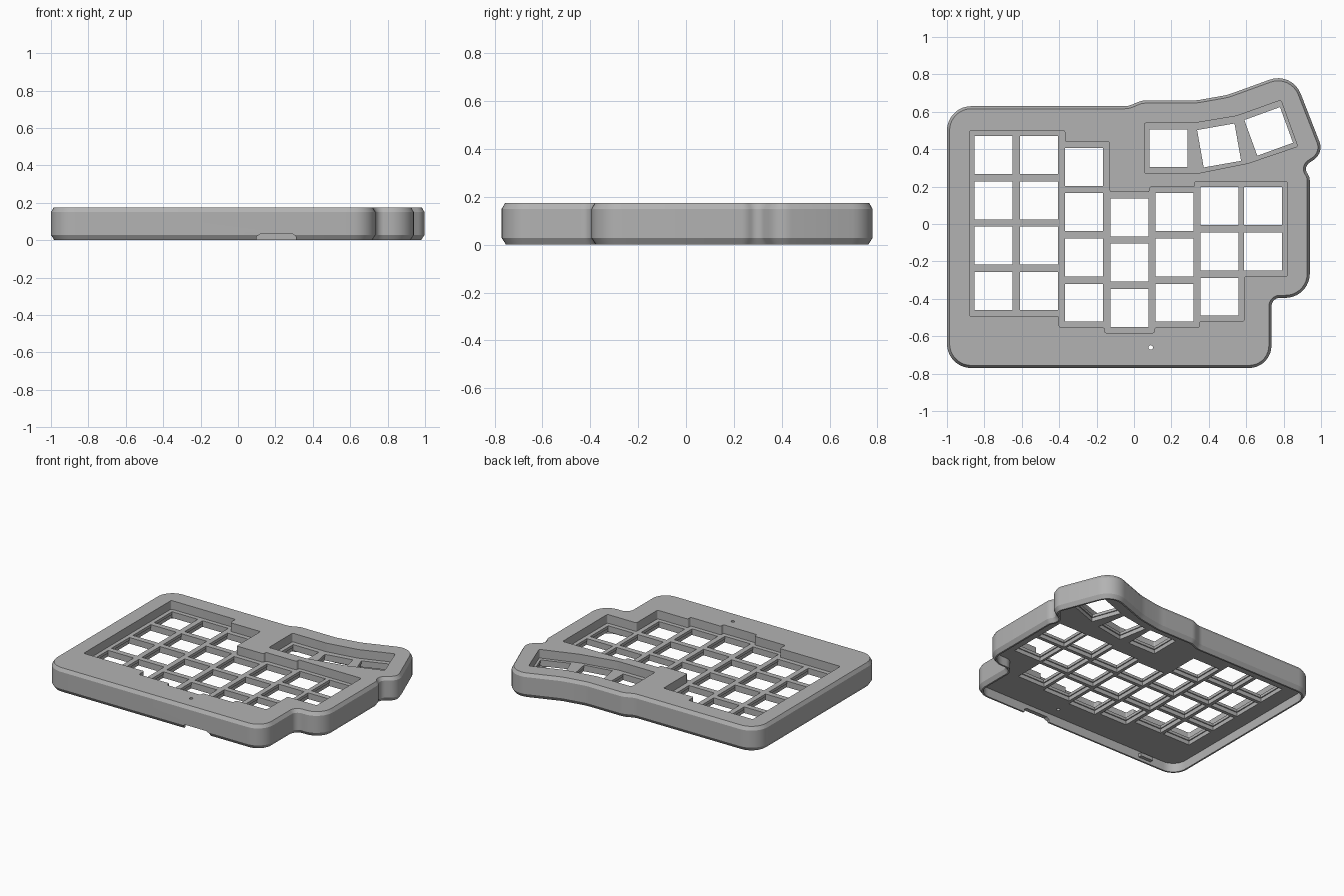
import bpy, bmesh, math
from mathutils import Vector, Matrix

cube = bpy.data.objects.get("Cube")
if cube:
    bpy.data.objects.remove(cube, do_unlink=True)

HEIGHT, FLOOR, UNDERSIDE = 0.174, 0.112, 0.064
WALL, HOLE, PITCH = 0.03, 0.203, 0.242

grey = bpy.data.materials.new("case grey")
grey.use_nodes = True
grey.diffuse_color = (0.45, 0.45, 0.45, 1)
grey.node_tree.nodes["Principled BSDF"].inputs["Base Color"].default_value = (0.45, 0.45, 0.45, 1)


def rounded(corners, steps=8):
    """Round each (x, y, radius) corner of a clockwise outline."""
    out = []
    for i, (x, y, r) in enumerate(corners):
        p = Vector((x, y))
        a = (Vector(corners[i - 1][:2]) - p).normalized()
        b = (Vector(corners[(i + 1) % len(corners)][:2]) - p).normalized()
        half = a.angle(b) / 2
        centre = p + (a + b).normalized() * (r / math.sin(half))
        start = p + a * (r / math.tan(half)) - centre
        end = p + b * (r / math.tan(half)) - centre
        turn = start.angle_signed(end)
        n = max(2, math.ceil(steps * abs(turn) / (math.pi / 2)))
        for k in range(n + 1):
            out.append(centre + Matrix.Rotation(-turn * k / n, 2) @ start)
    return out


def inset(points, d):
    """Move a clockwise outline inward by d."""
    out = []
    for i, p in enumerate(points):
        a = (p - points[i - 1]).normalized()
        b = (points[(i + 1) % len(points)] - p).normalized()
        na, nb = Vector((a.y, -a.x)), Vector((b.y, -b.x))
        m = (na + nb).normalized()
        out.append(p + m * (d / max(m.dot(na), 0.3)))
    return out


def loft(bm, rings):
    """Closed solid through (outline, z) rings."""
    loops = [[bm.verts.new((p.x, p.y, z)) for p in pts] for pts, z in rings]
    bm.faces.new(loops[0])
    bm.faces.new(loops[-1])
    for low, high in zip(loops, loops[1:]):
        for i in range(len(low)):
            bm.faces.new((low[i - 1], low[i], high[i], high[i - 1]))


def make(name, bm):
    bmesh.ops.recalc_face_normals(bm, faces=bm.faces)
    mesh = bpy.data.meshes.new(name)
    bm.to_mesh(mesh)
    bm.free()
    mesh.materials.append(grey)
    ob = bpy.data.objects.new(name, mesh)
    bpy.context.collection.objects.link(ob)
    return ob


def cutter(name, solids):
    """Add a boolean cut made of several separate solids."""
    bm = bmesh.new()
    for rings in solids:
        loft(bm, rings)
    ob = make(name, bm)
    ob.hide_render = True
    mod = case.modifiers.new(name, 'BOOLEAN')
    mod.operation, mod.solver, mod.object = 'DIFFERENCE', 'EXACT', ob
    return ob


def square(x, y, angle, size):
    rot = Matrix.Rotation(math.radians(angle), 2)
    h = size / 2
    return [Vector((x, y)) + rot @ Vector(c) for c in ((-h, -h), (-h, h), (h, h), (h, -h))]


# Outer case with chamfered top and bottom edges
outline = rounded([
    (-1, .63, .13), (-.03, .63, .1), (.04, .66, .1), (.33, .66, .25), (.5, .69, .25),
    (.845, .815, .13), (1.015, .38, .08), (.905, .305, .04), (.94, .25, .06),
    (.94, -.395, .13), (.735, -.395, .045), (.735, -.77, .12), (-1, -.77, .13)])
bm = bmesh.new()
loft(bm, [(inset(outline, .018), 0), (outline, .028),
          (outline, HEIGHT - .024), (inset(outline, .014), HEIGHT)])
case = make("keyboard_case", bm)

# Hollow underside
cavity = inset(outline, WALL)
cutters = [cutter("underside_cavity", [[(cavity, -.1), (cavity, UNDERSIDE)]])]

# Recessed key wells
main_well = [
    (-.88, .5), (-.37, .5), (-.37, .44), (-.13, .44), (-.13, .17), (.083, .17),
    (.083, .198), (.325, .198), (.325, .227), (.82, .227), (.82, -.28), (.59, -.28),
    (.59, -.52), (.35, -.52), (.35, -.553), (.11, -.553), (.11, -.582), (-.157, -.582),
    (-.157, -.553), (-.4, -.553), (-.4, -.493), (-.88, -.493)]
thumb_well = [
    (.055, .54), (.325, .54), (.55, .578), (.785, .662), (.875, .415),
    (.61, .325), (.345, .272), (.055, .272)]
wells = [rounded([(x, y, .01) for x, y in w], 3) for w in (main_well, thumb_well)]
cutters.append(cutter("key_wells", [[(w, FLOOR), (w, .3)] for w in wells]))

# Key holes: (column x, top key y, key count), then the angled thumb keys
columns = [(-.75, .368, 4), (-.508, .368, 4), (-.267, .305, 4), (-.025, .035, 3),
           (.216, .063, 3), (.456, .095, 3), (.69, .095, 2)]
keys = [(x, y - PITCH * i, 0) for x, y, n in columns for i in range(n)]
keys += [(.185, .405, 0), (.455, .42, 10), (.72, .495, 20)]
cutters.append(cutter("key_holes", [
    [(square(*k, HOLE), -.1), (square(*k, HOLE), .3)] for k in keys]))
cutters.append(cutter("clip_pockets", [
    [(square(*k, HOLE + .014), -.1), (square(*k, HOLE + .014), FLOOR - .02)] for k in keys]))

# Reset pin hole and the cable notch in the front wall
pin = [Vector((.09 + .012 * math.cos(-a * math.pi / 8), -.66 + .012 * math.sin(-a * math.pi / 8)))
       for a in range(16)]
cutters.append(cutter("pin_hole", [[(pin, -.1), (pin, .3)]]))


def notch(half):
    return [Vector(c) for c in ((.205 - half, -.9), (.205 - half, -.7),
                                (.205 + half, -.7), (.205 + half, -.9))]


cutters.append(cutter("cable_notch", [
    [(notch(.105), -.05), (notch(.105), .02), (notch(.085), .034)]]))

# Apply the cuts and remove the cutters
bpy.context.view_layer.objects.active = case
case.select_set(True)
for mod in list(case.modifiers):
    bpy.ops.object.modifier_apply(modifier=mod.name)
for ob in cutters:
    bpy.data.objects.remove(ob, do_unlink=True)
bpy.ops.object.shade_smooth_by_angle(angle=math.radians(25))

# Small locating tab inside the front wall
bm = bmesh.new()
tab = [Vector(c) for c in ((-.76, -.75), (-.76, -.715), (-.66, -.715), (-.66, -.75))]
loft(bm, [(tab, .02), (tab, .045)])
make("locating_tab", bm)
